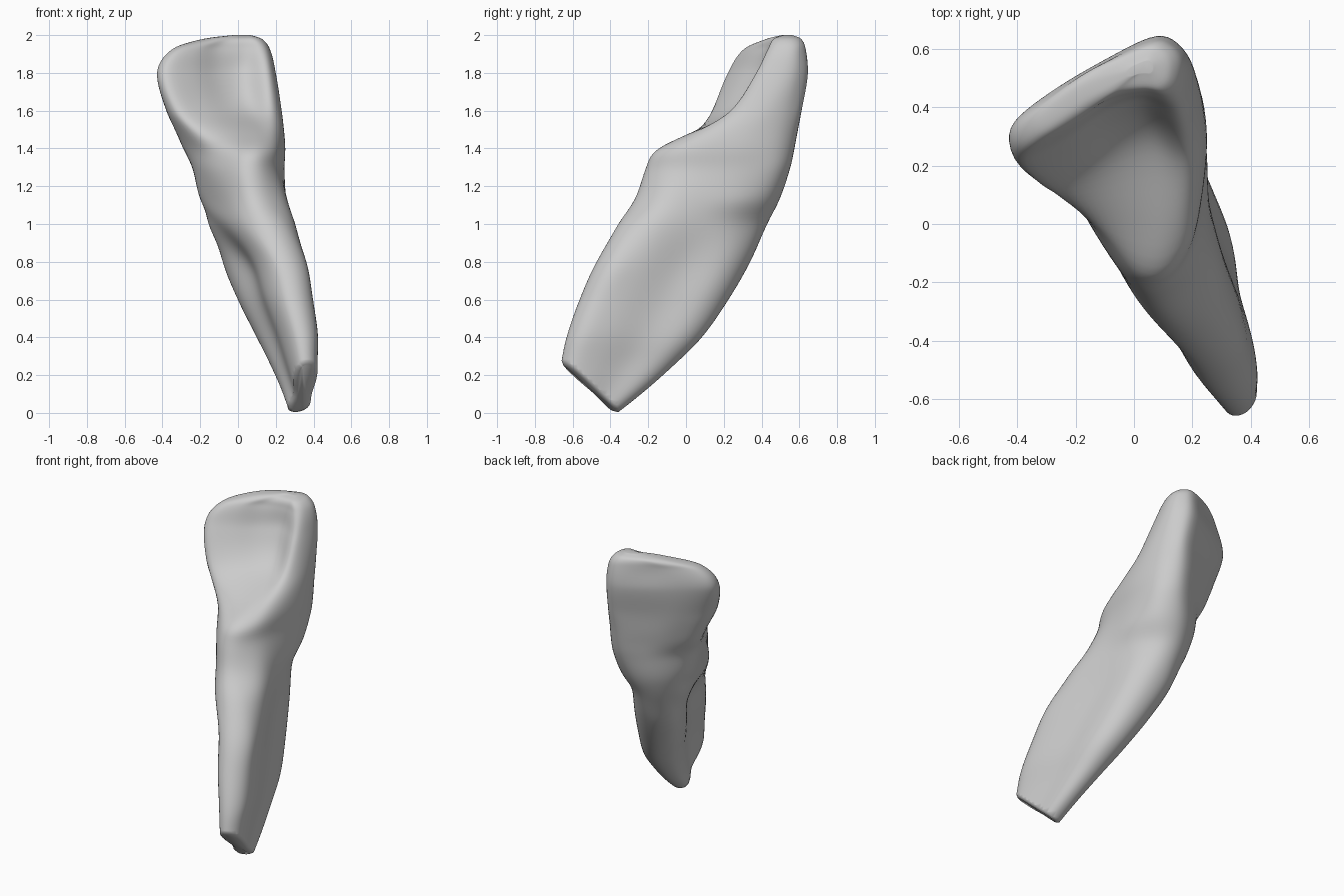
import bpy, bmesh
from mathutils import Vector

cube = bpy.data.objects.get("Cube")
if cube:
    bpy.data.objects.remove(cube)

RINGS, STEPS = 110, 6

# Root: one outline, from the tongue side round to the lip side and back
ROOT = [(.15, -.38), (.22, -.3), (.205, -.155), (.135, .05), (.095, .255), (0, .365),
        (-.13, .38), (-.217, .29), (-.19, .137), (-.09, -.034), (-.045, -.235), (.045, -.372)]
# Root extents: height, then min x, max x, min y, max y
ROOT_BOXES = [
    (-.12, .31, .44, -.73, -.52), (.1, .24, .425, -.68, -.24), (.26, .17, .42, -.655, -.06),
    (.4, .1, .423, -.625, .08), (.6, 0, .395, -.555, .22), (.8, -.08, .36, -.465, .335)]

# Outlines of the neck and crown, in the same point order
UPPER_ROOT = [(.16, -.36), (.26, -.31), (.305, -.17), (.26, .06), (.21, .26), (.12, .395),
              (.01, .43), (-.1, .37), (-.16, .24), (-.11, .03), (-.04, -.17), (.05, -.31)]
CERVIX = [(.07, -.27), (.17, -.24), (.255, -.12), (.255, .08), (.245, .29), (.18, .44),
          (.06, .497), (-.07, .455), (-.17, .35), (-.2, .21), (-.13, 0), (-.03, -.19)]
NECK = [(.02, -.205), (.12, -.19), (.2, -.07), (.235, .12), (.245, .32), (.21, .485),
        (.1, .555), (-.05, .5), (-.17, .395), (-.245, .25), (-.18, .05), (-.08, -.11)]
SHOULDER = [(.03, -.155), (.12, -.15), (.2, -.05), (.24, .14), (.25, .33), (.21, .5),
            (.1, .575), (-.06, .51), (-.2, .41), (-.29, .275), (-.19, .06), (-.07, -.08)]
HOLLOW_FOOT = [(.04, 0), (.12, 0), (.19, .05), (.235, .18), (.245, .36), (.205, .515),
               (.1, .59), (-.07, .52), (-.22, .42), (-.325, .285), (-.24, .085), (-.11, .02)]
HOLLOW = [(-.03, .26), (.07, .28), (.17, .235), (.22, .31), (.23, .44), (.19, .555),
          (.1, .615), (-.09, .53), (-.26, .425), (-.38, .285), (-.33, .14), (-.18, .18)]
CROWN = [(-.1, .38), (.03, .42), (.14, .37), (.185, .41), (.2, .52), (.17, .6),
         (.08, .648), (-.1, .565), (-.29, .45), (-.427, .33), (-.39, .22), (-.24, .28)]
EDGE = [(-.1, .42), (.03, .45), (.115, .435), (.155, .47), (.167, .555), (.135, .61),
        (.06, .632), (-.1, .555), (-.245, .468), (-.34, .38), (-.315, .31), (-.21, .345)]
CREST = [(-.03, .465), (.04, .47), (.085, .468), (.115, .495), (.122, .55), (.1, .59),
         (.05, .607), (-.05, .57), (-.12, .535), (-.17, .485), (-.15, .44), (-.1, .44)]
SUMMIT = [(.04 + (x - .04) * .3, .54 + (y - .54) * .3) for x, y in CREST]


def fit(points, box):
    """Stretch an outline so that it fills the box."""
    xs, ys = [p[0] for p in points], [p[1] for p in points]
    x0, x1, y0, y1 = box
    return [(x0 + (x - min(xs)) / (max(xs) - min(xs)) * (x1 - x0),
             y0 + (y - min(ys)) / (max(ys) - min(ys)) * (y1 - y0)) for x, y in points]


SECTIONS = [(z, fit(ROOT, box)) for z, *box in ROOT_BOXES]
SECTIONS += [(1, UPPER_ROOT), (1.13, CERVIX), (1.3, NECK), (1.39, SHOULDER),
             (1.47, HOLLOW_FOOT), (1.6, HOLLOW), (1.8, CROWN), (1.93, EDGE),
             (1.983, CREST), (2, SUMMIT)]
KEYS = [(z, *(c for p in points for c in p)) for z, points in SECTIONS]


def sample(keys, z):
    """Smooth interpolation between rows whose first value is the height."""
    i = max(k for k in range(len(keys) - 1) if k == 0 or keys[k][0] <= z)
    a, b = keys[i], keys[i + 1]
    before, after = keys[max(i - 1, 0)], keys[min(i + 2, len(keys) - 1)]
    h = b[0] - a[0]
    t = (z - a[0]) / h
    values = []
    for c in range(1, len(a)):
        m0 = (b[c] - before[c]) / (b[0] - before[0]) * h
        m1 = (after[c] - a[c]) / (after[0] - a[0]) * h
        d = b[c] - a[c]
        # limit the slopes so that the curve does not overshoot
        m0, m1 = (0 if m * d <= 0 else min(m, 3 * d) if d > 0 else max(m, 3 * d)
                  for m in (m0, m1))
        s = t * t * (3 - 2 * t)
        values.append(a[c] + d * s + m0 * t * (1 - t) ** 2 - m1 * t * t * (1 - t))
    return values


def closed_curve(points):
    """Closed smooth curve through the points."""
    n, curve = len(points), []
    for i in range(n):
        p0, p1, p2, p3 = (Vector(points[(i + k) % n]) for k in (-1, 0, 1, 2))
        for k in range(STEPS):
            t = k / STEPS
            curve.append(p1 + (p2 - p0) * t / 2 + (2 * p0 - 5 * p1 + 4 * p2 - p3) * t * t / 2
                         + (3 * p1 - p0 - 3 * p2 + p3) * t ** 3 / 2)
    return curve


# Loft the root and crown as one skin, with rings closer together near the biting edge
bm = bmesh.new()
bottom, top = KEYS[0][0], KEYS[-1][0]
rings = []
for r in range(RINGS + 1):
    f = r / RINGS
    z = bottom + (top - bottom) * (1.4 * f - .4 * f ** 3.5)
    values = sample(KEYS, z)
    outline = closed_curve(list(zip(values[::2], values[1::2])))
    rings.append([bm.verts.new((x, y, z)) for x, y in outline])
for low, high in zip(rings, rings[1:]):
    for i in range(len(low)):
        j = (i + 1) % len(low)
        bm.faces.new((low[i], low[j], high[j], high[i]))
bm.faces.new(rings[-1])

# Soften the skin a little
inner = [v for ring in rings[1:-1] for v in ring]
for _ in range(4):
    bmesh.ops.smooth_vert(bm, verts=inner, factor=.5, use_axis_x=True,
                          use_axis_y=True, use_axis_z=False)

# Blunt slanted root tip with a softened rim
cut = bmesh.ops.bisect_plane(bm, geom=bm.verts[:] + bm.edges[:] + bm.faces[:],
                             plane_co=(.3, -.37, .012), plane_no=(-.1, .24, .28),
                             clear_inner=True)
rim = [e for e in cut["geom_cut"] if isinstance(e, bmesh.types.BMEdge)]
cap = bmesh.ops.contextual_create(bm, geom=rim)["faces"]
bmesh.ops.recalc_face_normals(bm, faces=bm.faces[:])
bmesh.ops.inset_region(bm, faces=cap, thickness=.02, depth=.012, use_even_offset=False)

mesh = bpy.data.meshes.new("tooth")
bm.to_mesh(mesh)
bm.free()
tooth = bpy.data.objects.new("tooth", mesh)
bpy.context.collection.objects.link(tooth)

enamel = bpy.data.materials.new("plain_grey")
enamel.use_nodes = True
colour = (.6, .6, .6, 1)
enamel.diffuse_color = colour
enamel.node_tree.nodes["Principled BSDF"].inputs["Base Color"].default_value = colour
mesh.materials.append(enamel)

bpy.context.view_layer.objects.active = tooth
tooth.select_set(True)
bpy.ops.object.shade_smooth_by_angle(angle=1.1)
